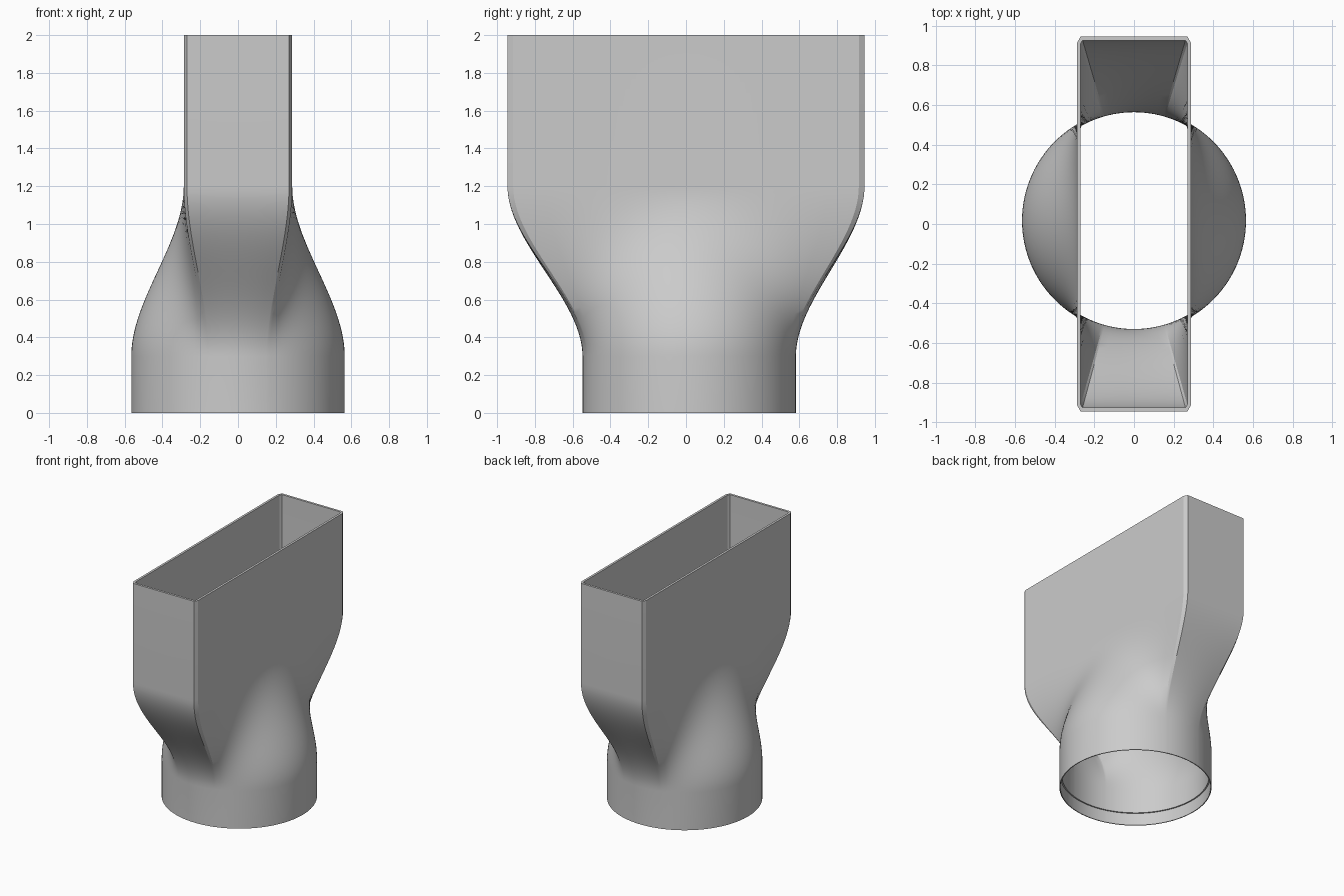
import bpy, bmesh, math

cube = bpy.data.objects.get("Cube")
if cube:
    bpy.data.objects.remove(cube, do_unlink=True)

HALF_X, HALF_Y = 0.287, 0.945       # rectangular mouth
RADIUS, OFFSET_Y = 0.565, 0.017     # round collar
WALL = 0.018
LOFT_START, LOFT_END, TOP = 0.3, 1.2, 2.0
LEDGE_Z, SOCKET_WALL = 0.1, 0.007
CUT_X, CUT_Y = 0.017, 0.03          # corner chamfer

# Corner chamfer as one sloping side of the mouth outline
length = math.hypot(CUT_X, CUT_Y)
NX, NY = CUT_Y / length, CUT_X / length
CUT_D = NX * HALF_X + NY * (HALF_Y - CUT_Y)


def mouth_radius(angle, inset):
    """Distance from the centre to the chamfered rectangle along a direction."""
    c, s = abs(math.cos(angle)), abs(math.sin(angle))
    return min((HALF_X - inset) / max(c, 1e-6),
               (HALF_Y - inset) / max(s, 1e-6),
               (CUT_D - inset) / (NX * c + NY * s))


def corner_angles(inset):
    x, y, d = HALF_X - inset, HALF_Y - inset, CUT_D - inset
    ends = [(x, (d - NX * x) / NY), ((d - NY * y) / NX, y)]
    return [math.atan2(sy * py, sx * px) % math.tau
            for px, py in ends for sx in (-1, 1) for sy in (-1, 1)]


# Directions shared by every ring, including the exact mouth corners
corners = corner_angles(0) + corner_angles(WALL)
even = [math.tau * i / 120 for i in range(120)]
angles = sorted(corners + [a for a in even
                           if min(abs(a - c) for c in corners) > 0.012])


def add_ring(bm, z, inset):
    t = min(max((z - LOFT_START) / (LOFT_END - LOFT_START), 0), 1)
    s = t * t * (3 - 2 * t)
    ring = []
    for a in angles:
        r = (1 - s) * (RADIUS - inset) + s * mouth_radius(a, inset)
        ring.append(bm.verts.new((r * math.cos(a),
                                  r * math.sin(a) + (1 - s) * OFFSET_Y, z)))
    return ring


# Closed section: outside up, over the rim, inside down, ledge and socket
steps = 28
loft = [LOFT_START + (LOFT_END - LOFT_START) * i / steps for i in range(steps + 1)]
path = [(z, 0) for z in [0] + loft + [TOP]]
path += [(z, WALL) for z in [TOP] + loft[::-1] + [LEDGE_Z]]
path += [(LEDGE_Z, SOCKET_WALL), (0, SOCKET_WALL)]

bm = bmesh.new()
rings = [add_ring(bm, z, inset) for z, inset in path]
count = len(angles)
for lower, upper in zip(rings, rings[1:] + rings[:1]):
    for i in range(count):
        j = (i + 1) % count
        bm.faces.new((lower[i], lower[j], upper[j], upper[i]))
bmesh.ops.recalc_face_normals(bm, faces=bm.faces)

mesh = bpy.data.meshes.new("duct_adapter")
bm.to_mesh(mesh)
bm.free()
duct = bpy.data.objects.new("duct_adapter", mesh)
bpy.context.collection.objects.link(duct)

# Plain grey plastic
grey = bpy.data.materials.new("light_grey")
grey.use_nodes = True
colour = (0.6, 0.6, 0.6, 1)
grey.diffuse_color = colour
grey.node_tree.nodes["Principled BSDF"].inputs["Base Color"].default_value = colour
mesh.materials.append(grey)

bpy.ops.object.select_all(action="DESELECT")
duct.select_set(True)
bpy.context.view_layer.objects.active = duct
bpy.ops.object.shade_smooth_by_angle(angle=math.radians(22))
